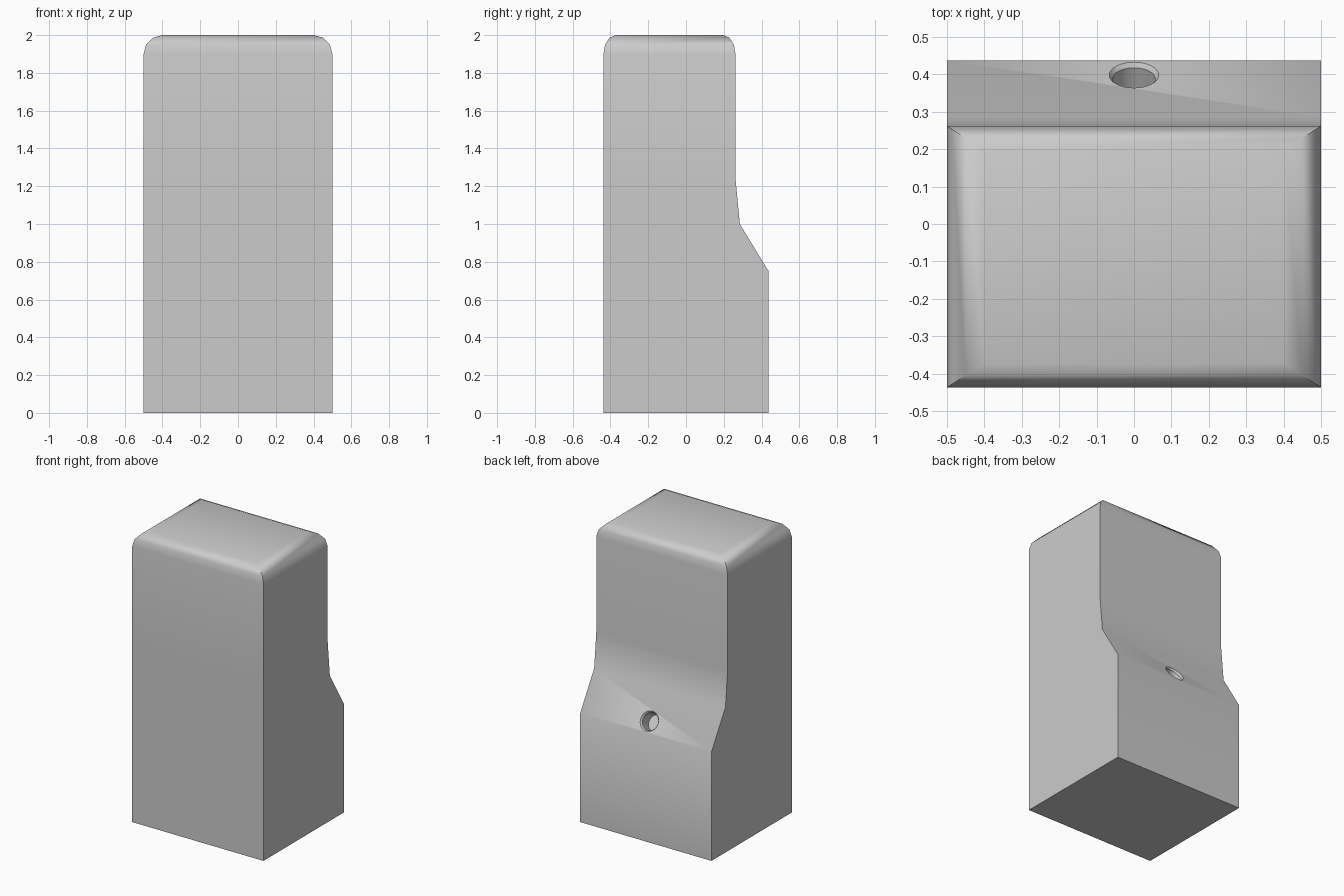
import bpy, bmesh, math
from mathutils import Vector

if "Cube" in bpy.data.objects:
    bpy.data.objects.remove(bpy.data.objects["Cube"])


def loft(name, rings):
    """Skin a stack of equal-sized vertex rings and cap both ends."""
    bm = bmesh.new()
    loops = [[bm.verts.new(p) for p in ring] for ring in rings]
    n = len(loops[0])
    for a, b in zip(loops, loops[1:]):
        for i in range(n):
            j = (i + 1) % n
            bm.faces.new((a[i], a[j], b[j], b[i]))
    bm.faces.new(loops[0][::-1])
    bm.faces.new(loops[-1])
    bmesh.ops.recalc_face_normals(bm, faces=bm.faces)
    mesh = bpy.data.meshes.new(name)
    bm.to_mesh(mesh)
    bm.free()
    obj = bpy.data.objects.new(name, mesh)
    bpy.context.collection.objects.link(obj)
    return obj


def rect(z, back, dx=0.0, dy=0.0):
    x, f, b = 0.5 - dx, -0.437 + dy, back - dy
    return [(-x, f, z), (x, f, z), (x, b, z), (-x, b, z)]


# Body: wide base, sloped shoulder, narrower tower, rounded top edges
rings = [rect(0, 0.437), rect(0.75, 0.437), rect(1.0, 0.285), rect(1.24, 0.262)]
for k in range(4):
    a = math.radians(30 * k)
    c = 1 - math.cos(a)
    rings.append(rect(1.9 + 0.1 * math.sin(a), 0.262, 0.1 * c, 0.065 * c))
body = loft("body", rings)

# Round countersunk hole, square to the shoulder slope
slope = Vector((0, 0.152, -0.25)).normalized()
normal = Vector((0, 0.25, 0.152)).normalized()
centre = Vector((0, 0.285, 1.0)) + slope * 0.218
side = Vector((1, 0, 0))


def circle(depth, r, n=32):
    return [centre - normal * depth
            + side * (r * math.cos(2 * math.pi * i / n))
            + slope * (r * math.sin(2 * math.pi * i / n)) for i in range(n)]


cutter = loft("hole_cutter", [circle(-0.05, 0.066), circle(0.0, 0.066),
                              circle(0.012, 0.057), circle(0.09, 0.057)])
cutter.hide_render = True
cutter.hide_set(True)
hole = body.modifiers.new("hole", 'BOOLEAN')
hole.operation = 'DIFFERENCE'
hole.solver = 'EXACT'
hole.object = cutter

# Apply the cut, then shade smooth across the gentle bends
bpy.context.view_layer.objects.active = body
body.select_set(True)
bpy.ops.object.modifier_apply(modifier=hole.name)
bpy.data.objects.remove(cutter)
bpy.ops.object.shade_smooth_by_angle(angle=math.radians(35))
